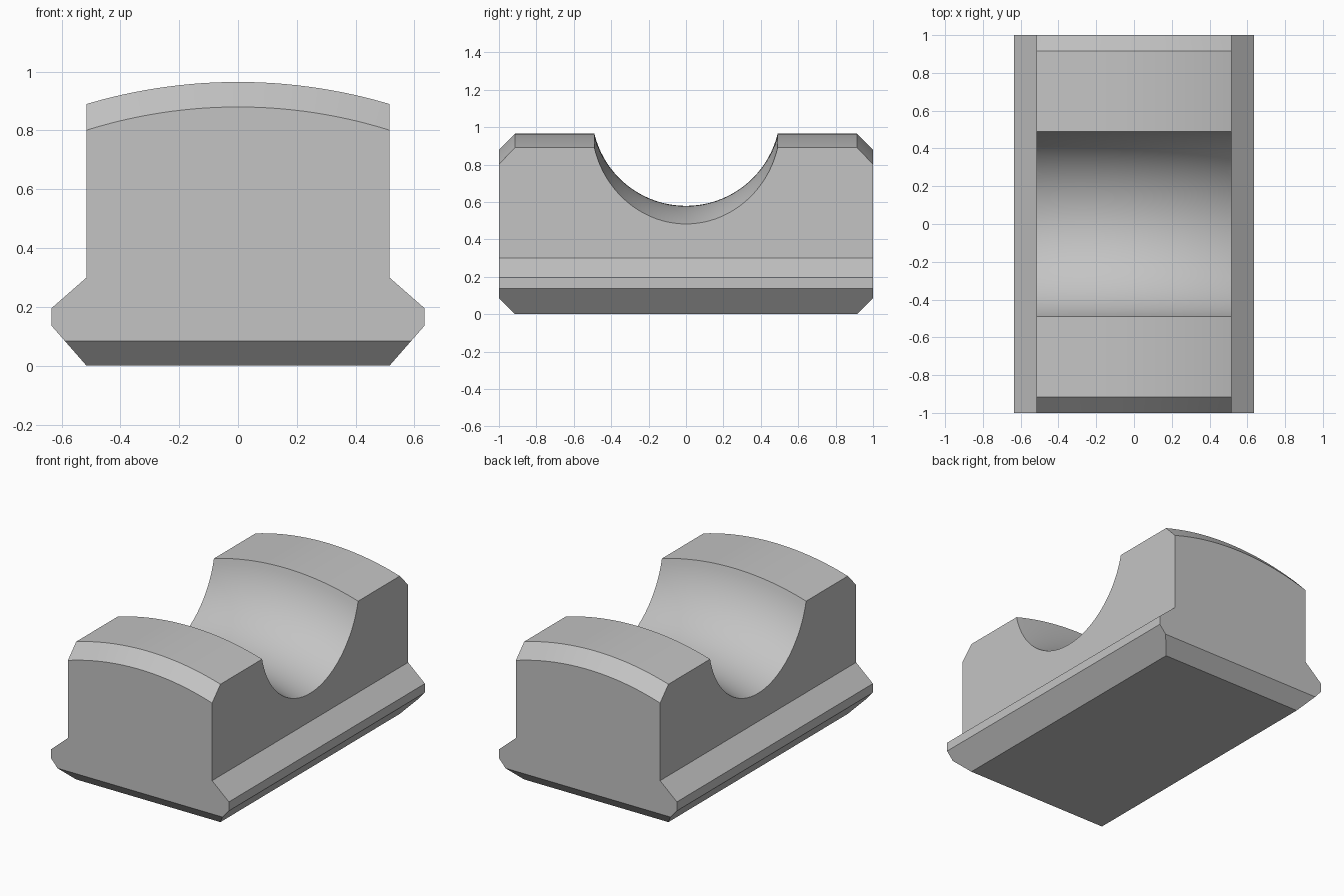
import bpy, bmesh, math
from mathutils import Matrix, Vector

cube = bpy.data.objects.get("Cube")
if cube:
    bpy.data.objects.remove(cube)

TOP = 0.965        # crown height
AXIS_Z = -0.841    # height of the axis that the crown and groove curve around


def make_object(name, bm):
    bmesh.ops.recalc_face_normals(bm, faces=bm.faces[:])
    mesh = bpy.data.meshes.new(name)
    bm.to_mesh(mesh)
    bm.free()
    obj = bpy.data.objects.new(name, mesh)
    bpy.context.collection.objects.link(obj)
    return obj


def polygon(bm, points):
    return bm.faces.new([bm.verts.new(p) for p in points])


# Block: flanged cross-section extruded front to back
half = [(0.515, 0), (0.635, 0.137), (0.635, 0.195), (0.515, 0.3), (0.515, 1.2)]
outline = half + [(-x, z) for x, z in reversed(half)]
bm = bmesh.new()
face = polygon(bm, [(x, -1, z) for x, z in outline])
ext = bmesh.ops.extrude_face_region(bm, geom=[face])
bmesh.ops.translate(bm, vec=(0, 2, 0),
                    verts=[v for v in ext["geom"] if isinstance(v, bmesh.types.BMVert)])

# Lower chamfers on the front and back ends
for side in (-1, 1):
    bmesh.ops.bisect_plane(bm, geom=bm.verts[:] + bm.edges[:] + bm.faces[:],
                           plane_co=(0, side * 0.915, 0),
                           plane_no=Vector((0, side, -1)).normalized(),
                           clear_outer=True)
    bmesh.ops.holes_fill(bm, edges=[e for e in bm.edges if e.is_boundary])
block = make_object("clamp_block", bm)

# Crown envelope: chamfered profile with a round groove, spun about the long axis
radius, centre_z = 0.504, 1.083
limit = math.asin(0.49 / radius)
steps = 40
groove = []
for i in range(steps + 1):
    a = limit * (2 * i / steps - 1)
    groove.append((radius * math.sin(a), centre_z - radius * math.cos(a)))
groove[0], groove[-1] = (-0.49, TOP), (0.49, TOP)
profile = ([(-1.05, -0.3), (-1.05, 0.83), (-0.915, TOP)] + groove
           + [(0.915, TOP), (1.05, 0.83), (1.05, -0.3)])

bm = bmesh.new()
face = polygon(bm, [(0, y, z) for y, z in profile])
axis = Vector((0, 0, AXIS_Z))
sweep = math.radians(90)
bmesh.ops.rotate(bm, verts=bm.verts[:], cent=axis,
                 matrix=Matrix.Rotation(-sweep / 2, 3, "Y"))
start = bmesh.ops.duplicate(bm, geom=[face])["geom"]
bmesh.ops.spin(bm, geom=start, cent=axis, axis=(0, 1, 0), angle=sweep,
               steps=72, use_duplicate=False)
bmesh.ops.remove_doubles(bm, verts=bm.verts[:], dist=1e-5)
envelope = make_object("crown_cutter", bm)
envelope.hide_render = True
envelope.hide_viewport = True

# Keep the part of the block inside the envelope
mod = block.modifiers.new("crown", "BOOLEAN")
mod.operation = "INTERSECT"
mod.solver = "EXACT"
mod.object = envelope
bpy.ops.object.select_all(action="DESELECT")
block.select_set(True)
bpy.context.view_layer.objects.active = block
bpy.ops.object.modifier_apply(modifier=mod.name)
bpy.data.objects.remove(envelope)

# Plain grey finish, smooth curves with sharp edges
grey = bpy.data.materials.new("plain_grey")
grey.use_nodes = True
colour = (0.55, 0.55, 0.55, 1)
grey.diffuse_color = colour
grey.node_tree.nodes["Principled BSDF"].inputs["Base Color"].default_value = colour
block.data.materials.clear()
block.data.materials.append(grey)
bpy.ops.object.shade_smooth_by_angle(angle=math.radians(25))
